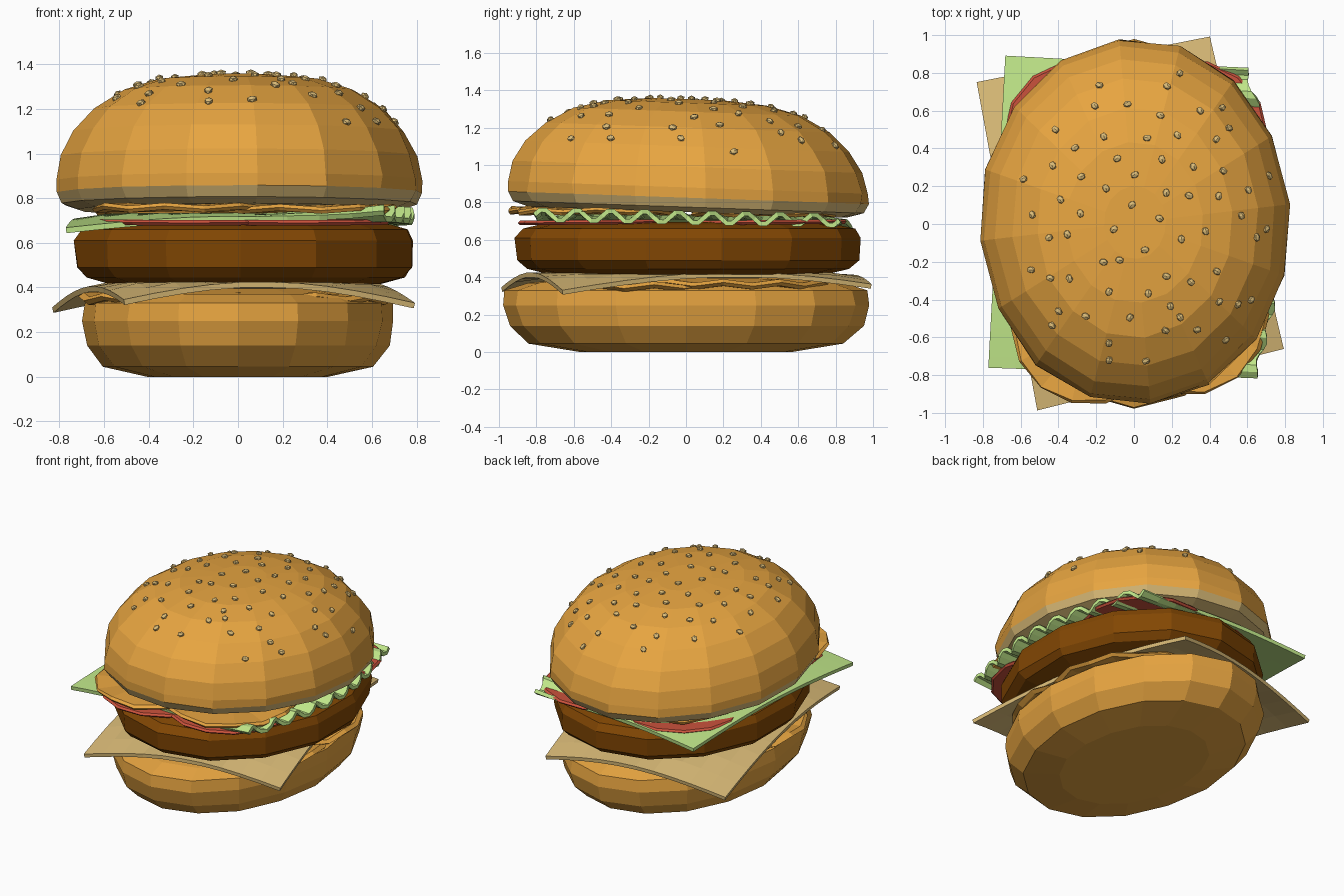
import bpy, bmesh, math, random
from mathutils import Vector, Matrix
from mathutils.bvhtree import BVHTree

if "Cube" in bpy.data.objects:
    bpy.data.objects.remove(bpy.data.objects["Cube"])

random.seed(4)


def material(name, rgb):
    m = bpy.data.materials.new(name)
    m.diffuse_color = (*rgb, 1)
    m.use_nodes = True
    m.node_tree.nodes["Principled BSDF"].inputs["Base Color"].default_value = m.diffuse_color
    return m


CRUST = material("golden crust", (0.80, 0.375, 0.052))
CREAM = material("pale tan", (0.72, 0.51, 0.19))
MEAT = material("brown meat", (0.225, 0.063, 0.001))
GREEN = material("lettuce green", (0.55, 0.83, 0.26))
RED = material("tomato red", (0.60, 0.085, 0.045))


def finish(name, bm, mats):
    bmesh.ops.recalc_face_normals(bm, faces=bm.faces)
    me = bpy.data.meshes.new(name)
    bm.to_mesh(me)
    bm.free()
    for m in mats:
        me.materials.append(m)
    ob = bpy.data.objects.new(name, me)
    bpy.context.collection.objects.link(ob)
    return ob


def lathe(name, profile, sides, sx, sy, mats, centre=(0, 0), slope=0.0,
          jitter=0.0, second=lambda i: False, wave=0.0, turn=0.0):
    """Closed elliptical lathe; profile runs bottom to top as (radius, z)."""
    bm = bmesh.new()
    rings = []
    for r, z in profile:
        ring = []
        for k in range(sides):
            a = turn + 2 * math.pi * k / sides
            rr = r * (1 + random.uniform(-jitter, jitter))
            y = rr * sy * math.sin(a)
            zz = z + slope * y + wave * (-1) ** k * r
            ring.append(bm.verts.new((centre[0] + rr * sx * math.cos(a), centre[1] + y, zz)))
        rings.append(ring)
    for i in range(len(rings) - 1):
        for k in range(sides):
            n = (k + 1) % sides
            f = bm.faces.new((rings[i][k], rings[i][n], rings[i + 1][n], rings[i + 1][k]))
            f.material_index = int(second(i))
    # fan caps
    for i, ring in ((0, rings[0]), (len(rings), rings[-1])):
        c = bm.verts.new(sum((v.co for v in ring), Vector()) / sides)
        for k in range(sides):
            f = bm.faces.new((ring[k], ring[(k + 1) % sides], c))
            f.material_index = int(second(-1 if i == 0 else i))
    return finish(name, bm, mats)


def sheet(name, corners, nu, nv, shape, thick, mat):
    """Bilinear sheet between four corners, displaced by shape(u, v, x, y)."""
    a, b, c, d = [Vector((x, y, 0)) for x, y in corners]
    bm = bmesh.new()
    grid = []
    for j in range(nv + 1):
        v = j / nv
        row = []
        for i in range(nu + 1):
            u = i / nu
            p = (a.lerp(b, u)).lerp(d.lerp(c, u), v)
            row.append(bm.verts.new(shape(u, v, p.x, p.y)))
        grid.append(row)
    for j in range(nv):
        for i in range(nu):
            bm.faces.new((grid[j][i], grid[j][i + 1], grid[j + 1][i + 1], grid[j + 1][i]))
    ob = finish(name, bm, [mat])
    s = ob.modifiers.new("thickness", "SOLIDIFY")
    s.thickness = thick
    s.offset = 0
    return ob


# bottom bun, with pale cut face on top
lathe("bottom_bun",
      [(0.58, 0.0), (0.86, 0.045), (0.965, 0.14), (1.0, 0.25), (0.985, 0.33), (0.86, 0.37),
       (0.6, 0.395)],
      16, 0.70, 0.98, [CRUST, CREAM], jitter=0.008, second=lambda i: i >= 6)

# wavy golden slices on the bottom bun
for n, (y, z) in enumerate([(-0.17, 0.35), (0.2, 0.362)]):
    lathe(f"lower_slice_{n + 1}", [(0.97, z - 0.018), (1.0, z), (0.97, z + 0.018)],
          24, 0.71, 0.62, [CRUST], centre=(0.0, y), jitter=0.01, wave=0.01)


# drooping pale cheese slice, its edges curling down outside the bun
def droop(u, v, x, y):
    d = math.hypot(x / 0.70, y / 0.98)
    return (x, y, 0.412 - 0.21 * max(0.0, d - 0.87))


sheet("cheese_slice", [(-0.51, -0.985), (0.79, -0.66), (0.40, 0.99), (-0.83, 0.75)],
      10, 10, droop, 0.025, CREAM)

# meat patty
lathe("patty",
      [(0.80, 0.415), (0.94, 0.445), (0.99, 0.49), (1.0, 0.61), (0.965, 0.66), (0.86, 0.683),
       (0.6, 0.695)],
      14, 0.775, 0.92, [MEAT], centre=(0.03, 0.01), jitter=0.01, turn=0.2)

# tomato slices, only just peeping out over the patty
for n, (x, y) in enumerate([(-0.22, -0.51), (0.27, -0.48), (0.30, 0.47), (-0.28, 0.47)]):
    lathe(f"tomato_slice_{n + 1}", [(0.97, 0.682), (1.0, 0.694), (0.97, 0.706)],
          14, 0.41, 0.40, [RED], centre=(x, y), slope=0.01)


# lettuce leaf: flat on the left, ruffled along the bulging right edge
def ruffle(u, v, x, y):
    w = max(0.0, (u - 0.6) / 0.4)
    d = math.hypot(x / 0.8, y / 0.95)
    z = 0.722 - 0.12 * max(0.0, d - 0.7) * (1 - w)
    z += w * 0.03 * math.sin(v * 2 * math.pi * 9) - 0.03 * w * (v - 0.4)
    bulge = w * 0.16 * math.sin(math.pi * v)
    return (x + bulge + 0.015 * w * math.cos(v * 2 * math.pi * 9), y, z)


sheet("lettuce_leaf", [(-0.77, -0.76), (0.64, -0.81), (0.59, 0.82), (-0.68, 0.89)],
      10, 54, ruffle, 0.025, GREEN)

# golden slices under the top bun; the front right one sticks out
for n, (x, y, z, r) in enumerate([(0.28, -0.48, 0.752, 0.43), (-0.24, -0.55, 0.758, 0.41),
                                  (0.22, 0.42, 0.742, 0.40), (-0.24, 0.42, 0.742, 0.40)]):
    lathe(f"upper_slice_{n + 1}", [(0.97, z - 0.015), (1.0, z), (0.97, z + 0.015)],
          14, r, r, [CRUST], centre=(x, y), jitter=0.015, wave=0.007)

# top bun, pale on the cut underside, tipped slightly towards the back
top = lathe("top_bun",
            [(0.88, 0.748), (0.97, 0.775), (1.0, 0.825), (1.0, 0.88), (0.97, 0.99), (0.90, 1.10),
             (0.79, 1.20), (0.63, 1.285), (0.44, 1.332), (0.2, 1.352)],
            16, 0.825, 0.97, [CRUST, CREAM], centre=(0.005, 0.008), slope=-0.035, jitter=0.007,
            second=lambda i: i <= 1, turn=0.1)

# sesame seeds scattered on the top bun in a golden-angle spiral
bvh = BVHTree.FromPolygons([v.co for v in top.data.vertices],
                           [list(p.vertices) for p in top.data.polygons])
bm = bmesh.new()
count = 68
for k in range(count):
    r = 0.86 * math.sqrt((k + 0.6) / count)
    a = k * 2.39996 + random.uniform(-0.2, 0.2)
    hit, normal, _, _ = bvh.ray_cast(Vector((0.07 + 0.81 * r * math.cos(a), 0.02 + 0.94 * r * math.sin(a), 3)),
                                     Vector((0, 0, -1)))
    turn = normal.to_track_quat('Z', 'Y').to_matrix().to_4x4()
    spin = Matrix.Rotation(random.uniform(0, math.pi), 4, 'Z')
    size = Matrix.Diagonal((0.025, 0.02, 0.015, 1))
    bmesh.ops.create_icosphere(bm, subdivisions=1, radius=1,
                               matrix=Matrix.Translation(hit + normal * 0.005) @ turn @ spin @ size)
finish("sesame_seeds", bm, [CREAM])
